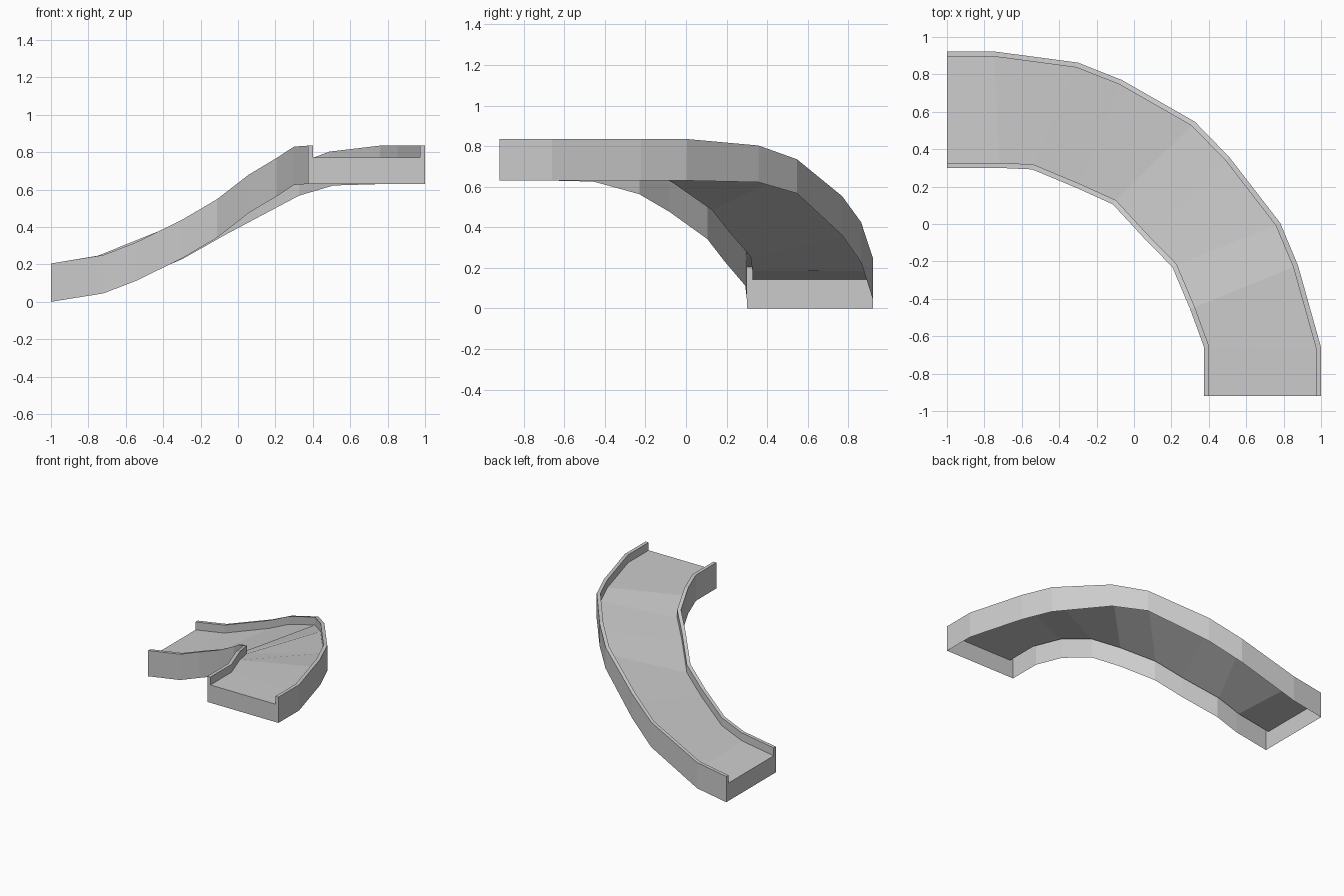
import bpy, bmesh
from mathutils import Vector

if "Cube" in bpy.data.objects:
    bpy.data.objects.remove(bpy.data.objects["Cube"])

# Edge paths of the curved chute: x, y, wall bottom z, wall top z
OUTER = [(-1, .922, 0, .205), (-.745, .922, .042, .247), (-.30, .863, .227, .425),
         (-.065, .77, .36, .553), (.325, .547, .567, .735), (.51, .357, .622, .803),
         (.782, .005, .63, .835), (.877, -.222, .63, .835), (1, -.66, .63, .835),
         (1, -.92, .63, .835)]
INNER = [(-1, .30, 0, .205), (-.72, .30, .045, .25), (-.545, .292, .112, .318),
         (-.30, .19, .232, .438), (-.113, .105, .342, .548), (.058, -.08, .475, .68),
         (.205, -.23, .563, .768), (.30, -.455, .625, .83), (.375, -.66, .63, .835),
         (.375, -.92, .63, .835)]
WALL, LIP = .027, .063   # wall thickness, wall height above the floor


def inset(path, side):
    """Mitre the path sideways in plan by the wall thickness."""
    pts = [Vector(p[:2]) for p in path]
    out = []
    for i, p in enumerate(pts):
        a = (p - pts[i - 1]).normalized() if i else None
        b = (pts[i + 1] - p).normalized() if i < len(pts) - 1 else a
        a = a or b
        t = (a + b).normalized()
        n = Vector((-t.y, t.x)) * side
        out.append(p + n * WALL / t.dot(a))
    return out


def wall_section(path, side):
    """Per station: outside bottom, outside top, inside top, floor edge."""
    return [[(x, y, b), (x, y, t), (q.x, q.y, t), (q.x, q.y, t - LIP)]
            for (x, y, b, t), q in zip(path, inset(path, side))]


# Open-bottomed shell: side walls, rims and floor, lofted between stations
bm = bmesh.new()
rings = []
for o, i in zip(wall_section(OUTER, -1), wall_section(INNER, 1)):
    rings.append([bm.verts.new(p) for p in o + i[::-1]])
for r, s in zip(rings, rings[1:]):
    for k in range(7):
        bm.faces.new((r[k], r[k + 1], s[k + 1], s[k]))

# End plates
bm.faces.new(rings[0])
bm.faces.new(rings[-1][::-1])
bmesh.ops.recalc_face_normals(bm, faces=bm.faces)

# Make sure the floor faces up
bm.normal_update()
floor = max(bm.faces, key=lambda f: f.calc_area() * abs(f.normal.z))
if floor.normal.z < 0:
    bmesh.ops.reverse_faces(bm, faces=bm.faces)

mesh = bpy.data.meshes.new("curved_ramp")
bm.to_mesh(mesh)
bm.free()
bpy.context.collection.objects.link(bpy.data.objects.new("curved_ramp", mesh))
